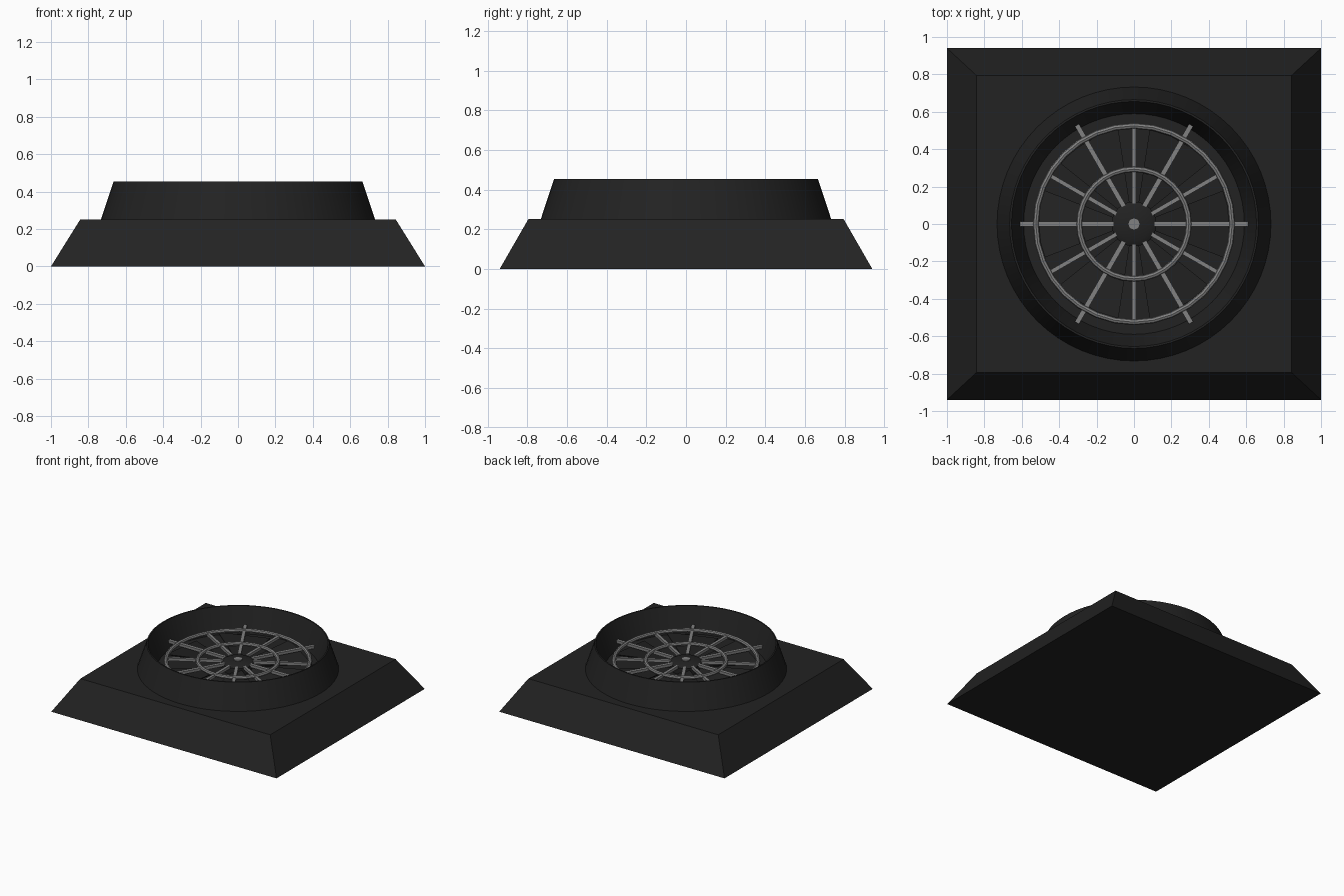
import bpy, bmesh, math
from mathutils import Matrix

if "Cube" in bpy.data.objects:
    bpy.data.objects.remove(bpy.data.objects["Cube"])


def material(name, v):
    m = bpy.data.materials.new(name)
    m.diffuse_color = (v, v, v, 1)
    m.use_nodes = True
    m.node_tree.nodes["Principled BSDF"].inputs["Base Color"].default_value = m.diffuse_color
    return m


black = material("black plastic", 0.016)
grey = material("grey metal", 0.22)


def make(name, bm, mat, smooth=False):
    bmesh.ops.recalc_face_normals(bm, faces=bm.faces)
    me = bpy.data.meshes.new(name)
    bm.to_mesh(me)
    bm.free()
    ob = bpy.data.objects.new(name, me)
    bpy.context.collection.objects.link(ob)
    me.materials.append(mat)
    if smooth:
        bpy.ops.object.select_all(action='DESELECT')
        ob.select_set(True)
        bpy.context.view_layer.objects.active = ob
        bpy.ops.object.shade_smooth_by_angle(angle=math.radians(35))
    return ob


def lathe(name, profile, mat, n=48, closed=False):
    """Revolve (radius, z) points about the z axis."""
    bm = bmesh.new()
    rings = []
    for r, z in profile:
        if r == 0:
            rings.append([bm.verts.new((0, 0, z))] * n)
        else:
            rings.append([bm.verts.new((r * math.cos(2 * math.pi * i / n),
                                        r * math.sin(2 * math.pi * i / n), z)) for i in range(n)])
    pairs = list(zip(rings, rings[1:]))
    if closed:
        pairs.append((rings[-1], rings[0]))
    for a, b in pairs:
        for i in range(n):
            j = (i + 1) % n
            bm.faces.new(list(dict.fromkeys((a[i], a[j], b[j], b[i]))))
    return make(name, bm, mat, True)


def hoop(name, r, z, t, n):
    """Round bar bent into a ring."""
    pts = [(r + t * math.cos(k * math.pi / 4), z + t * math.sin(k * math.pi / 4)) for k in range(8)]
    return lathe(name, pts, grey, n, True)


# Tapered rectangular base
bm = bmesh.new()
bmesh.ops.create_cube(bm, size=2)
for v in bm.verts:
    top = v.co.z > 0
    v.co.x *= 0.843 if top else 1.0
    v.co.y *= 0.795 if top else 0.94
    v.co.z = 0.252 if top else 0
make("base", bm, black)

# Conical shroud, open at the top with a sloping inner wall and a floor
lathe("shroud", [(0.733, 0.25), (0.665, 0.455), (0.655, 0.455), (0.59, 0.258), (0, 0.258)], black, 64)

# Fan blades, pitched and tapered
bm = bmesh.new()
blades = 6
for k in range(blades):
    rot = Matrix.Rotation(2 * math.pi * k / blades, 4, 'Z')
    corners = [(0.09, -0.3, 0.265), (0.54, -0.36, 0.265), (0.54, 0.36, 0.3), (0.09, 0.3, 0.29)]
    lo, hi = [], []
    for r, a, z in corners:
        p = rot @ Matrix.Translation((r * math.cos(a), r * math.sin(a), z))
        lo.append(bm.verts.new(p.translation))
        q = p.translation.copy()
        q.z += 0.006
        hi.append(bm.verts.new(q))
    bm.faces.new(lo)
    bm.faces.new(hi)
    for i in range(4):
        j = (i + 1) % 4
        bm.faces.new((lo[i], lo[j], hi[j], hi[i]))
make("fan_blades", bm, black)

# Grille hub with its pin
lathe("hub", [(0.12, 0.258), (0.12, 0.31), (0.09, 0.327), (0, 0.327)], black, 32)
lathe("hub_pin", [(0.032, 0.32), (0.032, 0.336), (0, 0.336)], grey, 16)

# Grille hoops
hoop("outer_hoop", 0.525, 0.318, 0.016, 32)
hoop("inner_hoop", 0.293, 0.318, 0.016, 32)

# Grille spokes, alternately reaching the wall and the outer hoop
bm = bmesh.new()
for k in range(12):
    r0, r1 = 0.11, (0.61 if k % 2 == 0 else 0.52)
    w = 0.026 if k % 2 == 0 else 0.022
    mat = (Matrix.Rotation(k * math.pi / 6, 4, 'Z')
           @ Matrix.Translation(((r0 + r1) / 2, 0, 0.312))
           @ Matrix.Diagonal((r1 - r0, w, 0.022, 1)))
    bmesh.ops.create_cube(bm, size=1, matrix=mat)
make("spokes", bm, grey)
